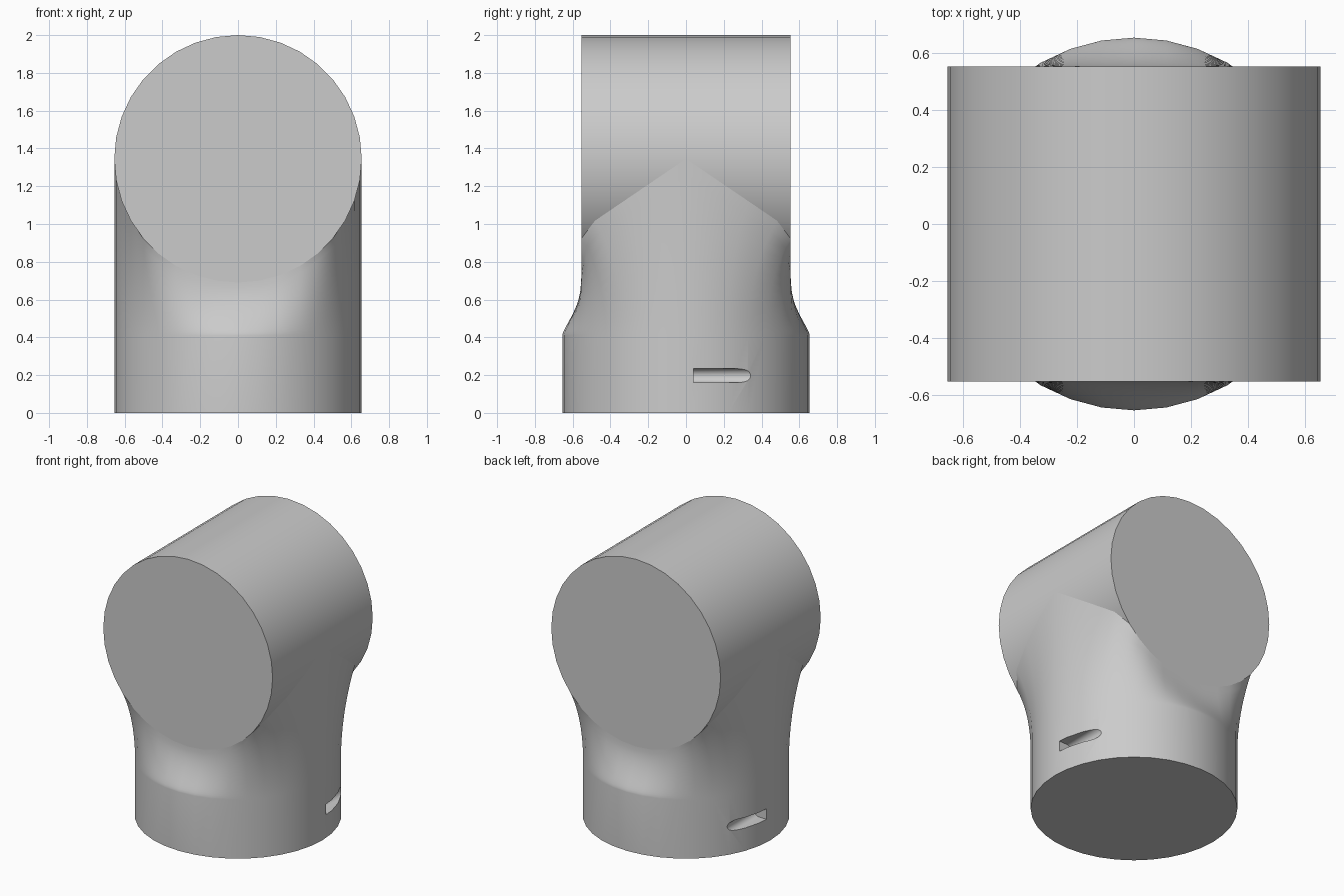
import bpy, bmesh
from math import sin, cos, pi, radians, copysign
from mathutils import Vector

RADIUS, HALF_LENGTH, AXIS_Z, COLLAR_Z = 0.655, 0.553, 1.345, 0.41
SIDES, STEPS = 36, 14

if "Cube" in bpy.data.objects:
    bpy.data.objects.remove(bpy.data.objects["Cube"])

grey = bpy.data.materials.new("plain grey")
grey.use_nodes = True
grey.diffuse_color = (0.6, 0.6, 0.6, 1)
grey.node_tree.nodes["Principled BSDF"].inputs["Base Color"].default_value = (0.6, 0.6, 0.6, 1)


def make_object(name, bm):
    bmesh.ops.recalc_face_normals(bm, faces=bm.faces)
    mesh = bpy.data.meshes.new(name)
    bm.to_mesh(mesh)
    bm.free()
    mesh.materials.append(grey)
    obj = bpy.data.objects.new(name, mesh)
    bpy.context.collection.objects.link(obj)
    return obj


def select_only(obj):
    bpy.ops.object.select_all(action='DESELECT')
    obj.select_set(True)
    bpy.context.view_layer.objects.active = obj


def bridge(bm, rings):
    for low, high in zip(rings, rings[1:]):
        n = len(low)
        for i in range(n):
            j = (i + 1) % n
            bm.faces.new((low[i], low[j], high[j], high[i]))


def neck_curve(angle):
    """Points from the round collar up to the underside of the barrel."""
    c, s = cos(angle), sin(angle)
    x, y = RADIUS * c, RADIUS * s
    start = Vector((x, y, COLLAR_Z))
    reach = min(1, abs(s) / sin(radians(35))) * HALF_LENGTH
    end = Vector((x, copysign(reach, s), AXIS_Z - RADIUS * abs(s)))
    rise = end.z - COLLAR_Z
    a = start + Vector((0, 0, 0.12 * rise))
    b = Vector((x, copysign(min(abs(y), reach), s), COLLAR_Z + 0.55 * rise))
    for k in range(STEPS + 1):
        t = k / STEPS
        u = 1 - t
        yield u**3 * start + 3 * u * u * t * a + 3 * u * t * t * b + t**3 * end


# Base: round collar flowing into the barrel
bm = bmesh.new()
columns = []
for i in range(SIDES):
    angle = 2 * pi * i / SIDES
    foot = Vector((RADIUS * cos(angle), RADIUS * sin(angle), 0))
    columns.append([bm.verts.new(p) for p in [foot, *neck_curve(angle)]])
rings = [list(ring) for ring in zip(*columns)]
bridge(bm, rings)
bm.faces.new(rings[0])
hub = bm.verts.new((0, 0, AXIS_Z))
for i in range(SIDES):
    bm.faces.new((rings[-1][i], rings[-1][(i + 1) % SIDES], hub))
base = make_object("base_collar", bm)

# Side slots: round-bottomed grooves, one on each side
SLOT_R, SLOT_X, SLOT_Z = 0.037, 0.594, 0.197
for side, label in ((1, "left"), (-1, "right")):
    bm = bmesh.new()
    profile = [(0.8, SLOT_R), *((SLOT_X - SLOT_R * sin(pi * k / 12), SLOT_R * cos(pi * k / 12))
                                for k in range(13)), (0.8, -SLOT_R)]
    ends = [[bm.verts.new((side * x, y, SLOT_Z + z)) for x, z in profile] for y in (0.04, 0.5)]
    bridge(bm, ends)
    for end in ends:
        bm.faces.new(end)
    cutter = make_object(label + "_slot_cutter", bm)
    cutter.hide_render = True
    cut = base.modifiers.new(label + " slot", 'BOOLEAN')
    cut.operation, cut.solver, cut.object = 'DIFFERENCE', 'EXACT', cutter
    select_only(base)
    bpy.ops.object.modifier_apply(modifier=cut.name)
    bpy.data.objects.remove(cutter)

# Barrel: horizontal cylinder from front to back
bm = bmesh.new()
ends = [[bm.verts.new((RADIUS * cos(2 * pi * i / SIDES), y, AXIS_Z + RADIUS * sin(2 * pi * i / SIDES)))
         for i in range(SIDES)] for y in (-HALF_LENGTH, HALF_LENGTH)]
bridge(bm, ends)
for end in ends:
    bm.faces.new(end)
barrel = make_object("barrel", bm)

for obj in (base, barrel):
    select_only(obj)
    bpy.ops.object.shade_smooth_by_angle(angle=radians(35))
